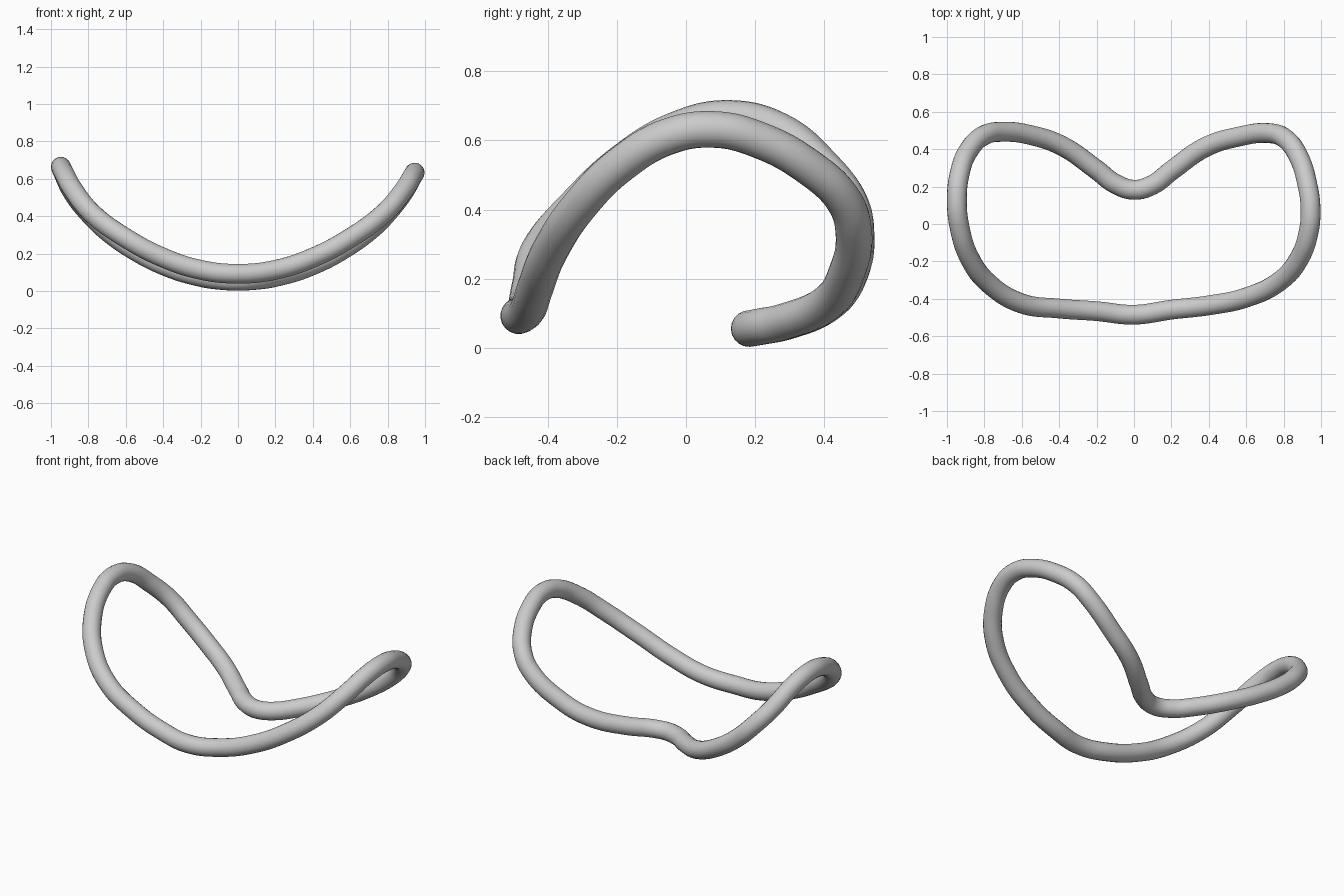
import bpy

# Centre line of the closed bent tube, starting at the back notch
path = [
    (0, .183, .055), (.1, .21, .06), (.2, .285, .075), (.38, .41, .13), (.55, .465, .215),
    (.73, .485, .345), (.81, .455, .43), (.88, .36, .52), (.927, .21, .602),
    (.944, .08, .632), (.932, -.05, .612), (.88, -.19, .53), (.78, -.305, .415),
    (.6, -.393, .283), (.4, -.435, .178), (.2, -.458, .113), (0, -.485, .092),
    (-.2, -.466, .113), (-.4, -.452, .178), (-.6, -.425, .283), (-.78, -.315, .415),
    (-.88, -.18, .54), (-.93, -.03, .63), (-.947, .12, .664), (-.932, .27, .628),
    (-.88, .4, .52), (-.8, .475, .418), (-.7, .493, .32), (-.55, .475, .215),
    (-.38, .415, .13), (-.2, .29, .075), (-.1, .215, .06),
]

# Smooth closed curve with a round section
curve = bpy.data.curves.new("bent_loop", 'CURVE')
curve.dimensions = '3D'
curve.resolution_u = 8
curve.bevel_depth = 0.053
curve.bevel_resolution = 8
spline = curve.splines.new('BEZIER')
spline.bezier_points.add(len(path) - 1)
spline.use_cyclic_u = True
for point, co in zip(spline.bezier_points, path):
    point.co = co
    point.handle_left_type = point.handle_right_type = 'AUTO'

# Turn the tube into a smooth mesh
loop = bpy.data.objects.new("bent_loop", curve)
bpy.context.collection.objects.link(loop)
bpy.context.view_layer.objects.active = loop
loop.select_set(True)
bpy.ops.object.convert(target='MESH')
bpy.ops.object.shade_smooth()
